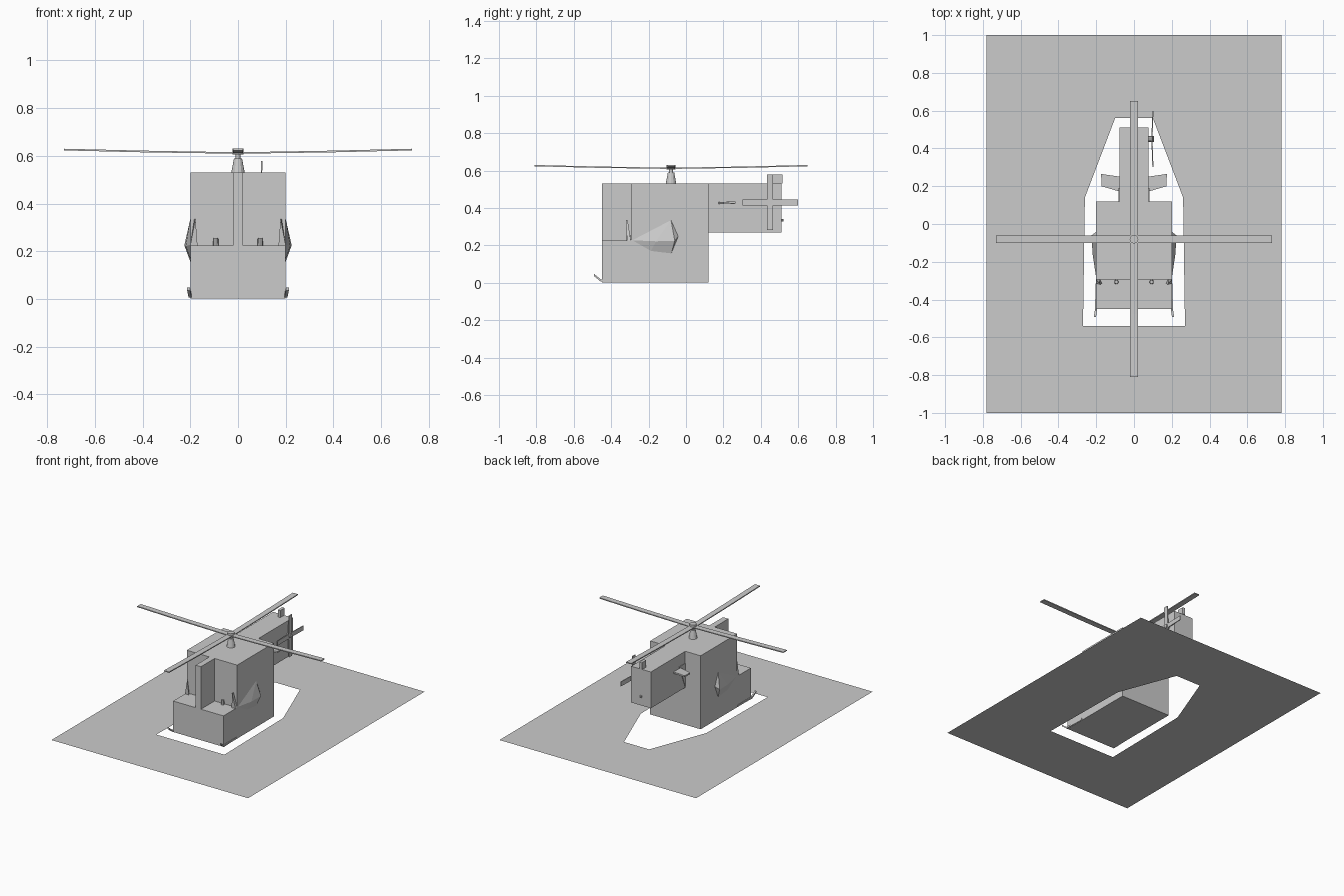
import bpy, bmesh
from mathutils import Vector, Matrix
from math import pi

if "Cube" in bpy.data.objects:
    bpy.data.objects.remove(bpy.data.objects["Cube"])


def make(name, verts, faces):
    me = bpy.data.meshes.new(name)
    me.from_pydata([tuple(v) for v in verts], [], faces)
    bm = bmesh.new()
    bm.from_mesh(me)
    bmesh.ops.recalc_face_normals(bm, faces=bm.faces)
    bm.to_mesh(me)
    bm.free()
    ob = bpy.data.objects.new(name, me)
    bpy.context.collection.objects.link(ob)
    return ob


def prism(name, base, offset):
    """Closed solid from a planar outline and an extrusion vector."""
    n = len(base)
    base = [Vector(p) for p in base]
    verts = base + [p + Vector(offset) for p in base]
    faces = [list(range(n)), list(range(n, 2 * n))]
    faces += [[i, (i + 1) % n, n + (i + 1) % n, n + i] for i in range(n)]
    return make(name, verts, faces)


def box(name, x, y, z):
    base = [(x[0], y[0], z[0]), (x[1], y[0], z[0]), (x[1], y[1], z[0]), (x[0], y[1], z[0])]
    return prism(name, base, (0, 0, z[1] - z[0]))


def cone(name, loc, r1, r2, depth, sides=10, axis='Z'):
    bm = bmesh.new()
    rot = Matrix.Rotation(pi / 2, 4, 'Y') if axis == 'X' else Matrix()
    bmesh.ops.create_cone(bm, cap_ends=True, segments=sides, radius1=r1, radius2=r2,
                          depth=depth, matrix=Matrix.Translation(loc) @ rot)
    me = bpy.data.meshes.new(name)
    bm.to_mesh(me)
    bm.free()
    ob = bpy.data.objects.new(name, me)
    bpy.context.collection.objects.link(ob)
    return ob


def mirror(ob):
    ob.modifiers.new("Mirror", 'MIRROR').use_axis = (True, False, False)
    return ob


# Flat base sheet with a fuselage-shaped opening (one half, mirrored)
base = mirror(make("base_sheet",
    [(0, -1, 0), (.78, -1, 0), (.78, 1, 0), (0, 1, 0),
     (0, -.54, 0), (.27, -.54, 0), (.26, .14, 0), (.10, .56, 0), (0, .56, 0)],
    [(0, 1, 5, 4), (1, 2, 6, 5), (2, 7, 6), (2, 3, 8, 7)]))

# Fuselage: stepped cabin, windscreen post and tail boom
prism("cabin", [(-.2, -.45, .003), (-.2, .12, .003), (-.2, .12, .53), (-.2, -.295, .53),
                (-.2, -.295, .225), (-.2, -.45, .225)], (.4, 0, 0))
box("windscreen_post", (-.021, .021), (-.45, -.295), (.225, .53))
box("tail_boom", (-.078, .078), (.12, .51), (.27, .53))
box("tail_fin_stub", (-.01, .01), (.465, .515), (.53, .58))
cone("tail_light", (0, .512, .335), .008, .008, .014, 8)

# Boom fairing and stabilisers
mirror(prism("boom_fairing", [(.076, .12, .27), (.076, .19, .445), (.076, .12, .445)], (.005, 0, 0)))
mirror(prism("stabiliser", [(.07, .17, .421), (.172, .2, .421), (.174, .265, .424), (.07, .25, .421)],
             (0, 0, .011)))

# Side bulges beside the cabin
mirror(make("side_bulge",
    [(.198, -.30, .228), (.198, -.19, .165), (.198, -.08, .152), (.198, -.04, .25),
     (.2, -.08, .335), (.225, -.06, .225), (.219, -.16, .222)],
    [(0, 1, 6), (1, 2, 5, 6), (2, 3, 5), (3, 4, 5), (4, 6, 5), (0, 6, 4), (0, 4, 3, 2, 1)]))

# Mirrors at the windscreen corners, and nose lamps
mirror(make("corner_mirror",
    [(.17, -.315, .225), (.2, -.315, .225), (.2, -.295, .225), (.18, -.295, .225),
     (.178, -.322, .335), (.183, -.312, .335)],
    [(0, 1, 4), (1, 2, 5, 4), (2, 3, 5), (0, 4, 5, 3), (0, 3, 2, 1)]))
mirror(cone("nose_lamp", (.093, -.307, .24), .012, .010, .032, 8))

# Skids with turned-up tips
path = [(.196, -.30, .006), (.201, -.455, .006), (.207, -.492, .036)]
verts = [(x + dx, y, z + dz) for x, y, z in path
         for dx, dz in ((-.006, 0), (.006, 0), (.006, .012), (-.006, .012))]
faces = [[4 * s + i, 4 * s + (i + 1) % 4, 4 * s + 4 + (i + 1) % 4, 4 * s + 4 + i]
         for s in range(2) for i in range(4)]
mirror(make("skid", verts, faces + [(0, 1, 2, 3), (8, 9, 10, 11)]))

# Main rotor
cone("rotor_mast_base", (0, -.08, .56), .028, .017, .06, 12)
cone("rotor_mast", (0, -.08, .60), .010, .010, .03, 12)
cone("rotor_hub", (0, -.08, .618), .023, .023, .024, 12)
for k in range(4):
    blade = prism(f"main_blade_{k}", [(.0, -.02, .609), (.4, -.02, .615), (.73, -.02, .623),
                  (.73, -.02, .63), (.4, -.02, .622), (0, -.02, .615)], (0, .04, 0))
    blade.matrix_world = Matrix.Translation((0, -.08, 0)) @ Matrix.Rotation(k * pi / 2, 4, 'Z')

# Tail rotor on the right of the boom
cone("tail_rotor_hub", (.09, .45, .43), .015, .015, .032, 10, 'X')
for k in range(4):
    blade = prism(f"tail_blade_{k}", [(-.002, 0, -.016), (.003, .148, -.016), (.003, .148, .016),
                                      (-.002, 0, .016)], (.006, 0, 0))
    blade.matrix_world = Matrix.Translation((.094, .45, .43)) @ Matrix.Rotation(k * pi / 2, 4, 'X')
